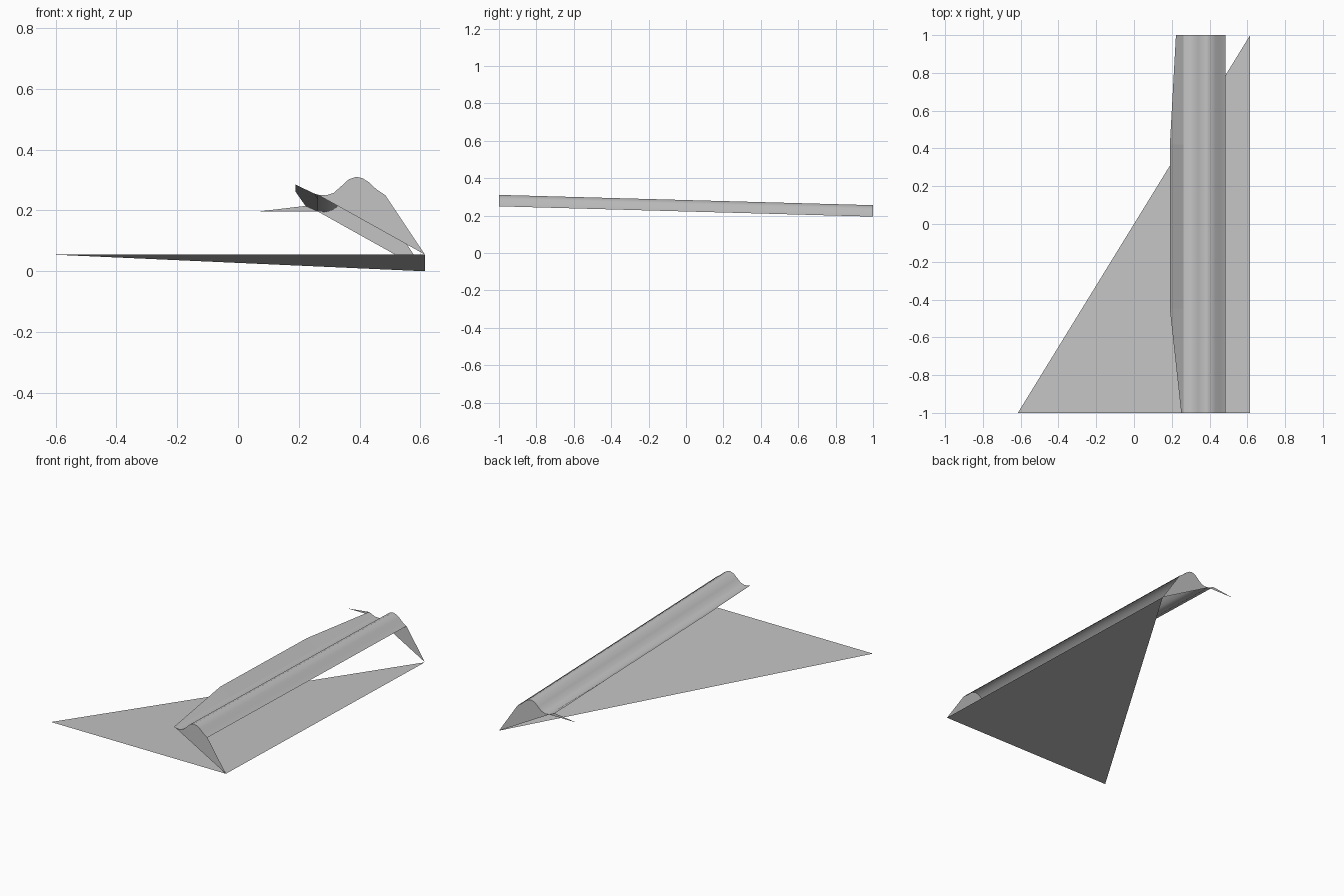
import bpy
import bmesh
import math

cube = bpy.data.objects.get("Cube")
if cube:
    bpy.data.objects.remove(cube, do_unlink=True)

GREY = 0.55
mat = bpy.data.materials.new("light_grey")
mat.use_nodes = True
mat.diffuse_color = (GREY, GREY, GREY, 1)
bsdf = next(n for n in mat.node_tree.nodes if n.type == 'BSDF_PRINCIPLED')
bsdf.inputs["Base Color"].default_value = (GREY, GREY, GREY, 1)

CORNER = (0.615, 0.055)
HALF = 0.615


def tilted(x, y, z):
    """The whole model slopes down gently towards the back."""
    return (x, y, z - 0.0275 * (y + 1))


def finish(name, bm, smooth=False):
    bmesh.ops.remove_doubles(bm, verts=bm.verts, dist=0.0005)
    mesh = bpy.data.meshes.new(name)
    bm.to_mesh(mesh)
    bm.free()
    mesh.materials.append(mat)
    ob = bpy.data.objects.new(name, mesh)
    bpy.context.collection.objects.link(ob)
    if smooth:
        bpy.ops.object.select_all(action='DESELECT')
        bpy.context.view_layer.objects.active = ob
        ob.select_set(True)
        bpy.ops.object.shade_smooth_by_angle(angle=math.radians(25))
    return ob


def loft(name, rows, smooth=False):
    """Skin matching rows of points with quads."""
    bm = bmesh.new()
    grid = [[bm.verts.new(tilted(*p)) for p in row] for row in rows]
    for a, b in zip(grid, grid[1:]):
        for i in range(len(a) - 1):
            bm.faces.new((a[i], a[i + 1], b[i + 1], b[i]))
    return finish(name, bm, smooth)


def fan(name, hub, rim):
    """Flat sheet made of triangles around one hub point."""
    bm = bmesh.new()
    h = bm.verts.new(tilted(*hub))
    vs = [bm.verts.new(tilted(*p)) for p in rim]
    for a, b in zip(vs, vs[1:]):
        bm.faces.new((h, a, b))
    return finish(name, bm)


# Cross-section of the long ridge (x, z)
ridge = [(0.262, 0.252), (0.29, 0.25), (0.315, 0.258), (0.34, 0.28),
         (0.365, 0.303), (0.39, 0.311), (0.41, 0.306), (0.432, 0.292),
         (0.455, 0.27), (0.485, 0.25)]

# Flat triangular base
fan("base_sheet", (HALF, -1, CORNER[1]),
    [(HALF, 1, CORNER[1]), (-HALF, -1, CORNER[1])])

# Long ridge running front to back
ends = (-1, 1)
loft("ridge", [[(x, y, z) for x, z in ridge] for y in ends], smooth=True)

# Raised flap along the right edge of the ridge
hinge = ridge[0]
flap_edge = [(0.25, -1, 0.256), (0.19, -0.45, 0.3),
             (0.19, 0.42, 0.3), (0.222, 1, 0.27)]
loft("side_flap", [[p, (hinge[0], p[1], hinge[1])] for p in flap_edge])

# End sheets joining the ridge to the base corners
for label, y in zip(("front", "back"), ends):
    fan(label + "_end_sheet", (CORNER[0], y, CORNER[1]),
        [(x, y, z) for x, z in ridge])

# Pointed tail on the back end
fan("back_tail", (0.07, 1, 0.252),
    [flap_edge[-1], (hinge[0], 1, hinge[1])])
